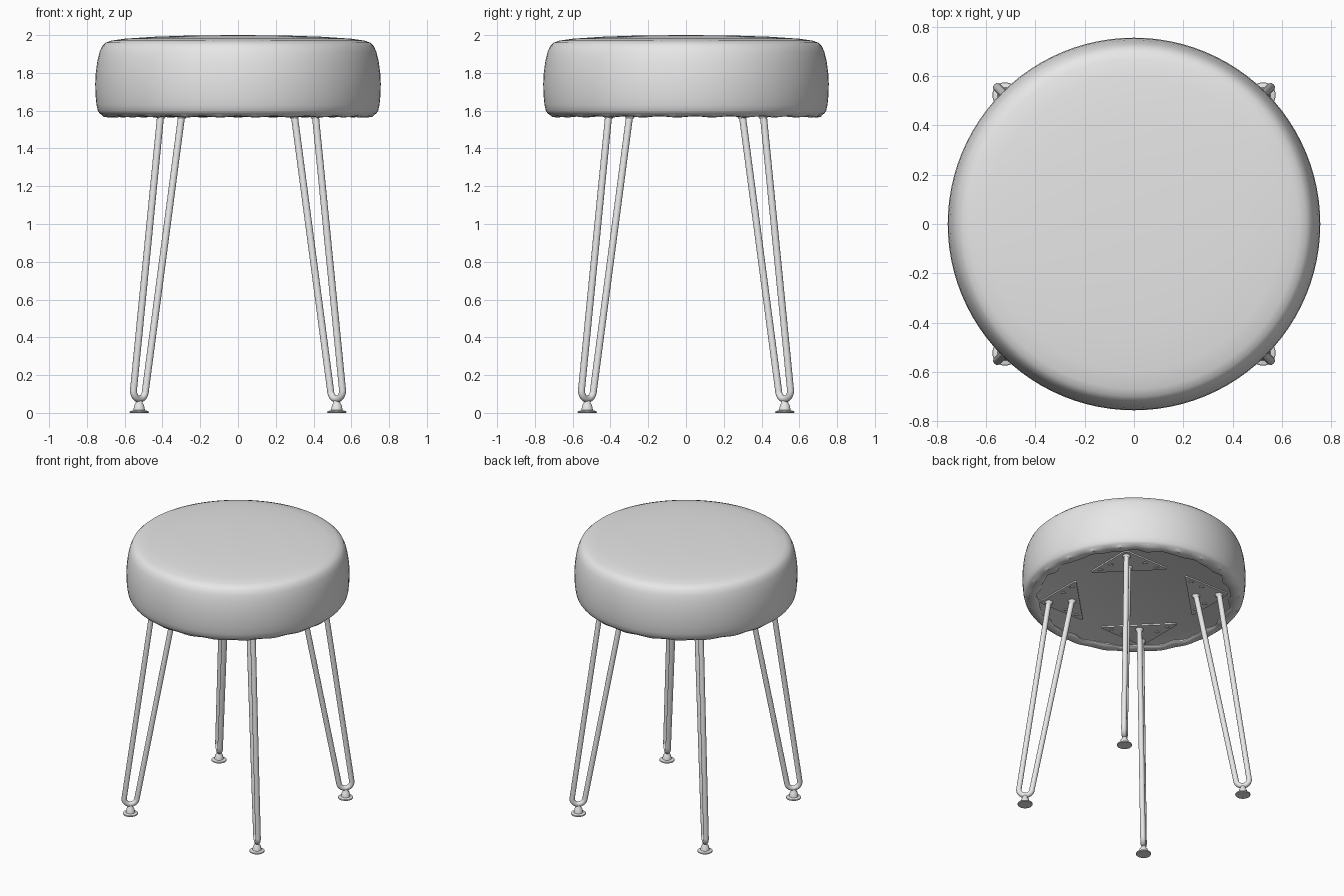
import bpy, bmesh, math
from mathutils import Vector, Matrix

if "Cube" in bpy.data.objects:
    bpy.data.objects.remove(bpy.data.objects["Cube"])

grey = bpy.data.materials.new("soft grey")
grey.diffuse_color = (0.8, 0.8, 0.8, 1)
grey.use_nodes = True
grey.node_tree.nodes["Principled BSDF"].inputs["Base Color"].default_value = grey.diffuse_color


def finish(name, bm, angle=40):
    bmesh.ops.remove_doubles(bm, verts=bm.verts, dist=1e-5)
    bmesh.ops.recalc_face_normals(bm, faces=bm.faces)
    me = bpy.data.meshes.new(name)
    bm.to_mesh(me)
    bm.free()
    me.materials.append(grey)
    ob = bpy.data.objects.new(name, me)
    bpy.context.collection.objects.link(ob)
    bpy.ops.object.select_all(action='DESELECT')
    ob.select_set(True)
    bpy.context.view_layer.objects.active = ob
    bpy.ops.object.shade_smooth_by_angle(angle=math.radians(angle))
    return ob


def lathe(bm, profile, steps, centre=(0, 0)):
    """Spin an (r, z) profile around a vertical axis."""
    cx, cy = centre
    vs = [bm.verts.new((cx + r, cy, z)) for r, z in profile]
    es = [bm.edges.new(p) for p in zip(vs, vs[1:])]
    bmesh.ops.spin(bm, geom=vs + es, cent=(cx, cy, 0), axis=(0, 0, 1),
                   angle=2 * math.pi, steps=steps, use_merge=True)


# padded seat cushion with a soft top edge and flat underside
bm = bmesh.new()
lathe(bm, [(0, 2.0), (0.25, 1.998), (0.45, 1.991), (0.6, 1.981), (0.67, 1.971),
           (0.70, 1.96), (0.719, 1.942), (0.733, 1.91), (0.745, 1.86), (0.753, 1.80),
           (0.756, 1.74), (0.754, 1.68), (0.749, 1.63), (0.742, 1.60), (0.732, 1.585),
           (0.715, 1.576), (0.69, 1.578), (0.67, 1.585), (0, 1.585)], 96)
finish("seat", bm, 50)

# fabric hem folded under the seat, with a wavy inner edge
bm = bmesh.new()
N = 144
rings = []
for i in range(N):
    a = 2 * math.pi * i / N
    w = math.sin(17 * a) + 0.6 * math.sin(29 * a + 1)
    ri, zb = 0.65 + 0.009 * w, 1.567 + 0.003 * math.sin(23 * a)
    section = [(0.728, 1.583), (0.712, zb + 0.002), (0.685, zb),
               (ri + 0.008, zb + 0.002), (ri, zb + 0.009), (ri + 0.006, 1.59)]
    rings.append([bm.verts.new((r * math.cos(a), r * math.sin(a), z)) for r, z in section])
for i in range(N):
    a, b = rings[i], rings[(i + 1) % N]
    for j in range(6):
        k = (j + 1) % 6
        bm.faces.new((a[j], a[k], b[k], b[j]))
finish("fabric_hem", bm)


# hairpin rod path in the radial plane: (distance from centre, height)
C, ZC, R = 0.738, 0.118, 0.045
path = [(0.42, 1.585)]
path += [(C - R * math.cos(t), ZC - R * math.sin(t))
         for t in (math.pi * i / 12 for i in range(13))]
path += [(0.578, 1.585)]


def tube(bm, pts, radius, sides=14):
    """Sweep a circle along a path lying in the XZ plane."""
    loops = []
    for i, p in enumerate(pts):
        d_in = (p - pts[i - 1]).normalized() if i else (pts[1] - p).normalized()
        d_out = (pts[i + 1] - p).normalized() if i < len(pts) - 1 else d_in
        side = (d_in + d_out).normalized().cross(Vector((0, 1, 0)))
        loops.append([bm.verts.new(p + radius * (side * math.cos(t) + Vector((0, math.sin(t), 0))))
                      for t in (2 * math.pi * k / sides for k in range(sides))])
    for a, b in zip(loops, loops[1:]):
        for k in range(sides):
            m = (k + 1) % sides
            bm.faces.new((a[k], a[m], b[m], b[k]))
    bm.faces.new(loops[0])
    bm.faces.new(loops[-1][::-1])


names = ["back_right", "back_left", "front_left", "front_right"]
for n, name in enumerate(names):
    turn = Matrix.Rotation(math.radians(45 + 90 * n), 4, 'Z')

    # bent rod with small weld collars at the plate
    bm = bmesh.new()
    tube(bm, [Vector((r, 0, z)) for r, z in path], 0.0185)
    for r in (0.421, 0.578):
        lathe(bm, [(0.018, 1.555), (0.024, 1.565), (0.029, 1.578)], 14, (r, 0))
    finish(name + "_leg", bm).matrix_world = turn

    # levelling foot
    bm = bmesh.new()
    lathe(bm, [(0, 0), (0.05, 0), (0.052, 0.004), (0.05, 0.009), (0.031, 0.014),
               (0.026, 0.042), (0.019, 0.05), (0.015, 0.075), (0, 0.075)], 20, (0.74, 0))
    finish(name + "_foot", bm).matrix_world = turn

    # triangular mounting plate, trimmed corners
    bm = bmesh.new()
    outline = [(0.37, -0.25), (0.385, -0.255), (0.625, -0.02), (0.635, 0),
               (0.625, 0.02), (0.385, 0.255), (0.37, 0.25)]
    face = bm.faces.new([bm.verts.new((x, y, 1.575)) for x, y in outline])
    ext = bmesh.ops.extrude_face_region(bm, geom=[face])
    for v in ext['geom']:
        if isinstance(v, bmesh.types.BMVert):
            v.co.z = 1.588
    finish(name + "_plate", bm, 30).matrix_world = turn

    # screw heads on the plate
    bm = bmesh.new()
    for x, y in ((0.405, 0.19), (0.405, -0.19), (0.47, 0.115), (0.47, -0.115)):
        lathe(bm, [(0, 1.569), (0.011, 1.570), (0.017, 1.576)], 14, (x, y))
    finish(name + "_screws", bm).matrix_world = turn
